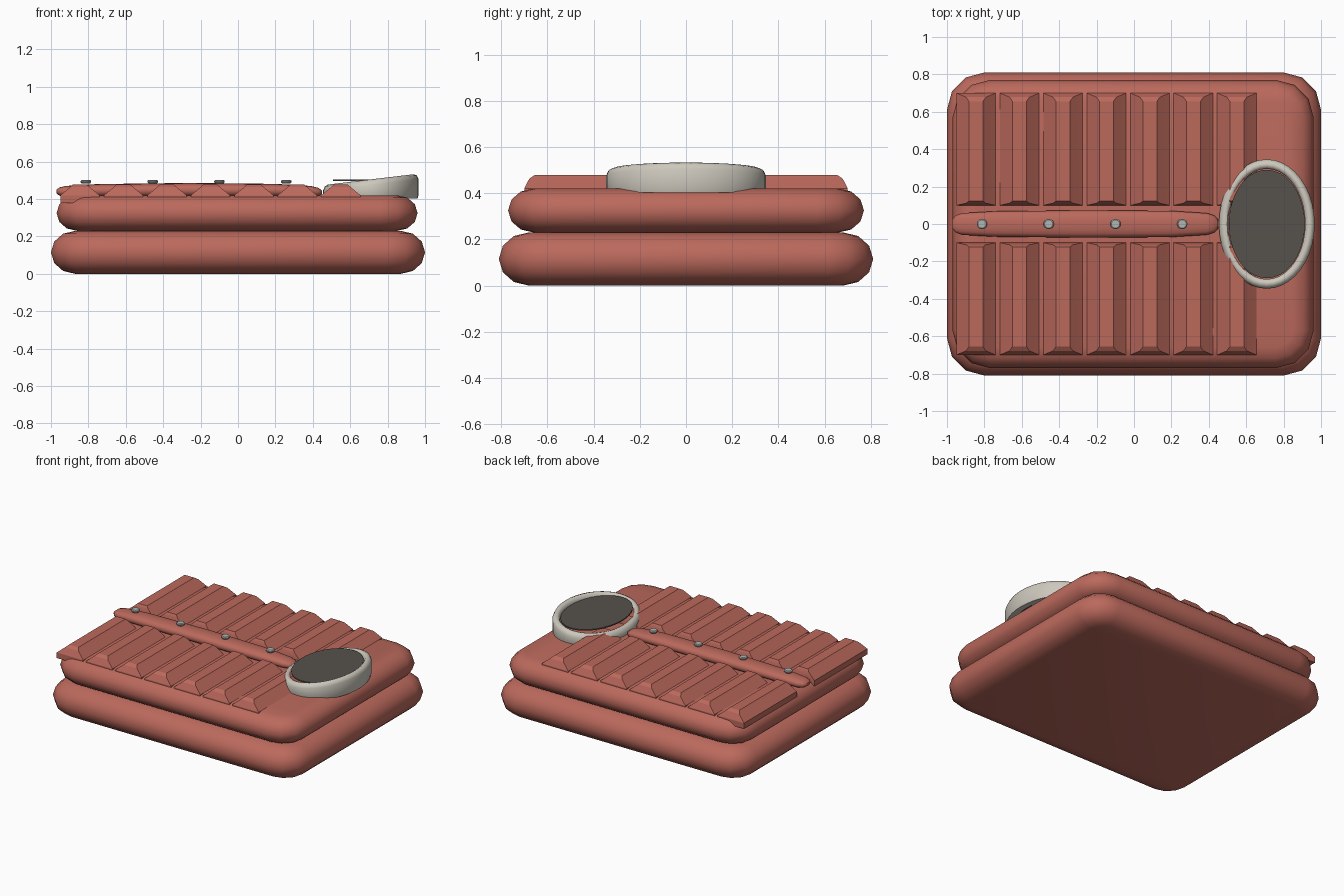
import bpy
import bmesh
from math import sin, cos, pi, radians

cube = bpy.data.objects.get("Cube")
if cube:
    bpy.data.objects.remove(cube, do_unlink=True)


def material(name, rgb):
    m = bpy.data.materials.new(name)
    m.use_nodes = True
    color = (*rgb, 1)
    m.diffuse_color = color
    node = m.node_tree.nodes["Principled BSDF"]
    node.inputs["Base Color"].default_value = color
    node.inputs["Roughness"].default_value = 0.6
    return m


RED = material("brick red", (0.50, 0.142, 0.108))
CREAM = material("warm off white", (0.61, 0.58, 0.51))
DARK = material("charcoal", (0.092, 0.085, 0.075))
STEEL = material("stud grey", (0.45, 0.47, 0.45))


def loft(name, loops, mat, closed=False, angle=35):
    """Skin equal-length loops; cap both ends unless the loft is closed."""
    bm = bmesh.new()
    rings = [[bm.verts.new(p) for p in loop] for loop in loops]
    n = len(rings[0])
    pairs = list(zip(rings, rings[1:]))
    if closed:
        pairs.append((rings[-1], rings[0]))
    for a, b in pairs:
        for i in range(n):
            j = (i + 1) % n
            bm.faces.new((a[i], a[j], b[j], b[i]))
    if not closed:
        bm.faces.new(rings[0][::-1])
        bm.faces.new(rings[-1])
    bmesh.ops.recalc_face_normals(bm, faces=bm.faces)
    mesh = bpy.data.meshes.new(name)
    bm.to_mesh(mesh)
    bm.free()
    mesh.materials.append(mat)
    obj = bpy.data.objects.new(name, mesh)
    bpy.context.collection.objects.link(obj)
    bpy.ops.object.select_all(action='DESELECT')
    obj.select_set(True)
    bpy.context.view_layer.objects.active = obj
    bpy.ops.object.shade_smooth_by_angle(angle=radians(angle))
    return obj


def rounded_rect(cx, hx, hy, r, z, segs=3):
    pts = []
    for q, (sx, sy) in enumerate([(1, 1), (-1, 1), (-1, -1), (1, -1)]):
        for k in range(segs + 1):
            a = (q + k / segs) * pi / 2
            pts.append((cx + sx * (hx - r) + r * cos(a),
                        sy * (hy - r) + r * sin(a), z))
    return pts


def ellipse(cx, rx, ry, z, n=40):
    """z is either a height or a function of x."""
    pts = []
    for i in range(n):
        a = 2 * pi * i / n
        x = cx + rx * cos(a)
        pts.append((x, ry * sin(a), z(x) if callable(z) else z))
    return pts


def cushion(name, cx, hx, hy, z0, z1, inset):
    """Slab with rounded plan corners and a bulging rim."""
    loops = []
    mid, half = (z0 + z1) / 2, (z1 - z0) / 2
    for k in range(7):
        a = -pi / 2 + pi * k / 6
        d = inset * (1 - cos(a))
        loops.append(rounded_rect(cx, hx - d, hy - d, 0.2 - d, mid + half * sin(a)))
    return loft(name, loops, RED, angle=40)


# Stacked body
cushion("lower_slab", 0, 1.0, 0.81, 0, 0.23, 0.13)
cushion("upper_slab", -0.005, 0.965, 0.77, 0.23, 0.42, 0.11)

# Two mirrored rows of trapezoid ribs
for side, label in ((1, "back"), (-1, "front")):
    for i in range(7):
        x0 = -0.95 + i * 0.2325
        x1 = x0 + 0.21

        def rect(slope, end, z):
            xa, xb, ya, yb = x0 + slope, x1 - slope, 0.1 + end * 0.5, 0.7 - end
            return [(x, side * y, z) for x, y in
                    ((xa, ya), (xb, ya), (xb, yb), (xa, yb))]

        base = 0.38 if i == 0 else 0.405
        loft(f"{label}_rib_{i + 1}",
             [rect(0, 0, base), rect(0, 0, 0.42), rect(0.052, 0.022, 0.463),
              rect(0.068, 0.045, 0.478)], RED, angle=25)

# Central spine: a slightly bowed bar with blunt rounded ends
spine = []
for x, half_w, z0, z1 in ((-0.97, 0.025, 0.43, 0.45), (-0.955, 0.045, 0.418, 0.462),
                          (-0.92, 0.058, 0.41, 0.47), (-0.75, 0.068, 0.41, 0.48),
                          (-0.26, 0.073, 0.41, 0.486), (0.2, 0.07, 0.41, 0.481),
                          (0.39, 0.058, 0.41, 0.47), (0.43, 0.045, 0.415, 0.46),
                          (0.45, 0.025, 0.425, 0.445)):
    zc, hz = (z0 + z1) / 2, (z1 - z0) / 2
    loop = []
    for k in range(16):
        c, s = cos(pi * k / 8), sin(pi * k / 8)
        loop.append((x, half_w * c, zc + hz * (abs(s) ** 0.7) * (1 if s > 0 else -1)))
    spine.append(loop)
loft("central_spine", spine, RED, angle=50)

# Studs along the spine
for i in range(4):
    x = -0.813 + i * 0.357
    loft(f"stud_{i + 1}", [ellipse(x, 0.022, 0.022, 0.483, 16),
                           ellipse(x, 0.028, 0.028, 0.490, 16),
                           ellipse(x, 0.028, 0.028, 0.497, 16),
                           ellipse(x, 0.022, 0.022, 0.502, 16)], STEEL)

# Oval collar whose rim rises towards +x
CX = 0.71


def rim(drop):
    return lambda x: 0.505 + 0.12 * (x - CX) - drop


loft("oval_collar", [ellipse(CX, 0.205, 0.295, 0.405),
                     ellipse(CX, 0.205, 0.295, rim(0.025)),
                     ellipse(CX, 0.212, 0.302, rim(0.007)),
                     ellipse(CX, 0.228, 0.318, rim(0)),
                     ellipse(CX, 0.246, 0.336, rim(0.008)),
                     ellipse(CX, 0.256, 0.346, rim(0.03)),
                     ellipse(CX, 0.256, 0.346, 0.425),
                     ellipse(CX, 0.25, 0.338, 0.402)], CREAM, closed=True, angle=50)

# Dark oval plate held level inside the collar
loft("oval_plate", [ellipse(CX, 0.203, 0.29, 0.496),
                    ellipse(CX, 0.203, 0.29, 0.504)], DARK)
